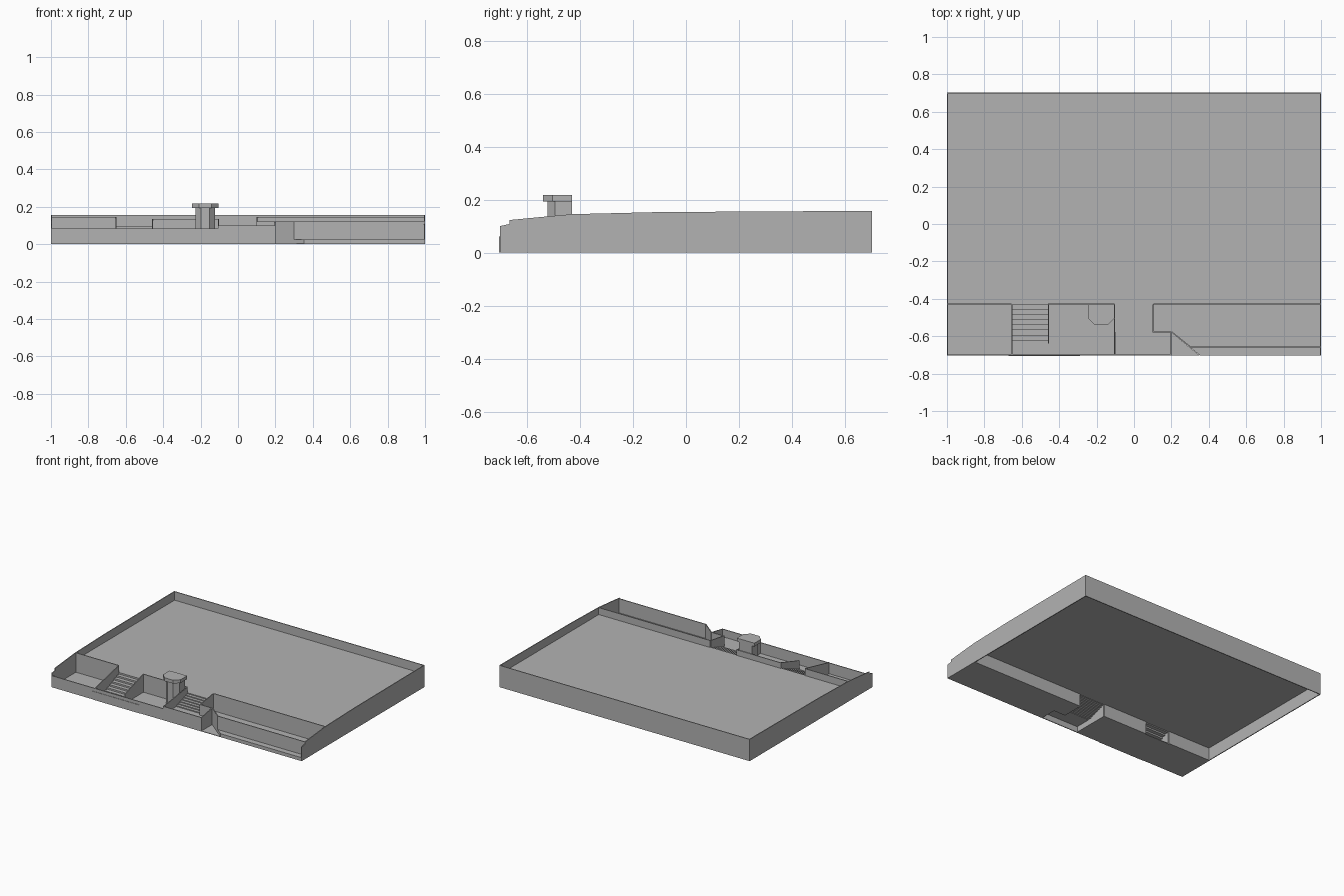
import bpy, bmesh
from mathutils import Vector

cube = bpy.data.objects.get("Cube")
if cube:
    bpy.data.objects.remove(cube, do_unlink=True)

GREY = (0.45, 0.45, 0.45, 1)
stone = bpy.data.materials.new("plain grey")
stone.use_nodes = True
stone.diffuse_color = GREY
stone.node_tree.nodes["Principled BSDF"].inputs["Base Color"].default_value = GREY

T = 0.006            # wall thickness
FRONT, BACK = -0.702, 0.702
EDGE = -0.43         # front edge of the upper deck
DECK = 0.095         # height of the upper deck
LANDING = 0.045


def finish(name, bm):
    bmesh.ops.recalc_face_normals(bm, faces=bm.faces)
    mesh = bpy.data.meshes.new(name)
    bm.to_mesh(mesh)
    bm.free()
    mesh.materials.append(stone)
    obj = bpy.data.objects.new(name, mesh)
    bpy.context.collection.objects.link(obj)
    return obj


def extrude(name, points, offset):
    """Solid made by sweeping a flat outline along an offset."""
    bm = bmesh.new()
    face = bm.faces.new([bm.verts.new(p) for p in points])
    swept = bmesh.ops.extrude_face_region(bm, geom=[face])["geom"]
    bmesh.ops.translate(bm, vec=offset,
                        verts=[v for v in swept if isinstance(v, bmesh.types.BMVert)])
    return finish(name, bm)


def slab(name, outline, low, high):
    return extrude(name, [(x, y, low) for x, y in outline], (0, 0, high - low))


def rect(x0, x1, y0, y1):
    return [(x0, y0), (x1, y0), (x1, y1), (x0, y1)]


def wall(name, start, end, top_a, top_b=None, low=0.0):
    """Thin upright wall; thickness grows to the left of its direction."""
    top_b = top_a if top_b is None else top_b
    a, b = Vector(start), Vector(end)
    d = (b - a).normalized()
    outline = [(*a, low), (*b, low), (*b, top_b), (*a, top_a)]
    return extrude(name, outline, (-d.y * T, d.x * T, 0))


def stairs(name, x0, x1, y_top, y_low, z_low, count):
    """Folded sheet of treads and risers."""
    run, rise = (y_top - y_low) / count, (DECK - z_low) / count
    profile = [(y_top, DECK)]
    for i in range(count):
        y, z = y_top - i * run, DECK - (i + 1) * rise
        profile += [(y, z), (y - run, z)]
    bm = bmesh.new()
    rows = [[bm.verts.new((x, y, z)) for y, z in profile] for x in (x0, x1)]
    for i in range(len(profile) - 1):
        bm.faces.new((rows[0][i], rows[0][i + 1], rows[1][i + 1], rows[1][i]))
    finish(name, bm)


# Outer walls, the sides dropping towards the front
side = [(BACK, 0), (FRONT, 0), (FRONT, 0.1), (-0.665, 0.108), (-0.665, 0.123),
        (-0.55, 0.134), (EDGE, 0.145), (-0.1, 0.153), (0.6, 0.157), (BACK, 0.157)]
for name, x, t in (("right_side_wall", -1, T), ("left_side_wall", 1, -T)):
    extrude(name, [(x, y, z) for y, z in side], (t, 0, 0))
wall("back_wall", (1, BACK), (-1, BACK), 0.157)

# Floors
slab("upper_deck", rect(-0.997, 0.997, EDGE, 0.699), DECK - 0.004, DECK)
slab("lower_terrace", rect(-0.997, -0.1, FRONT + 0.002, EDGE), 0, 0.005)
slab("landing", [(-0.1, FRONT + 0.002), (0.198, FRONT + 0.002), (0.198, -0.58),
                 (-0.1, -0.58)], LANDING - 0.004, LANDING)
slab("trench_floor", [(0.1, EDGE), (0.1, -0.578), (0.2, -0.578), (0.3, -0.66),
                      (0.997, -0.66), (0.997, EDGE)], 0.0, 0.02)
slab("entrance_ground", [(0.2, FRONT), (0.35, FRONT), (0.2, -0.58)], 0, 0.004)
slab("front_ledge", [(0.352, FRONT), (0.998, FRONT), (0.998, -0.66), (0.3, -0.66)],
     0, 0.025)

# Parapets along the deck edge, with gaps for the stairs
for name, x0, x1, top in (("right_parapet", -1, -0.655, 0.145),
                          ("middle_parapet", -0.46, -0.105, 0.135),
                          ("left_parapet", 0.105, 1, 0.145)):
    wall(name, (x0, EDGE), (x1, EDGE), top)

# Walls beside the stairs
wall("right_stair_outer_wall", (-0.655, EDGE), (-0.655, -0.7), 0.145, 0.085)
wall("right_stair_inner_wall", (-0.46, EDGE), (-0.46, -0.64), 0.135, 0.07)
wall("middle_stair_right_wall", (-0.108, EDGE), (-0.108, -0.7), 0.135, 0.1)
wall("middle_stair_left_wall", (0.1, EDGE), (0.1, -0.58), 0.145, 0.122)

# Stairs
stairs("right_stairs", -0.655, -0.46, EDGE, -0.65, 0.005, 8)
stairs("middle_stairs", -0.105, 0.103, EDGE, -0.58, LANDING, 7)

# Front walls
wall("front_wall_right", (-1, FRONT), (-0.105, FRONT), 0.083)
wall("front_wall_middle", (-0.105, FRONT), (0.2, FRONT), 0.1)
wall("entrance_side_wall", (0.2, FRONT), (0.2, -0.58), 0.1, 0.122)
wall("trench_back_wall", (0.1, -0.58), (0.2, -0.58), 0.122)
wall("entrance_diagonal_wall", (0.2, -0.58), (0.3, -0.66), 0.122)
wall("entrance_ledge_end", (0.3, -0.66), (0.35, -0.7), 0.025)
wall("trench_front_wall", (0.3, -0.66), (1, -0.66), 0.122)
slab("front_panel", rect(-0.67, -0.29, FRONT - 0.003, FRONT), 0, 0.06)


# Lookout post with a chamfered cap
def post(inset):
    x0, x1, y0 = -0.245 + inset, -0.105 - inset, -0.54 + inset
    cut = 0.036 - inset * 0.4
    return [(x0, EDGE), (x0, y0 + cut), (x0 + cut, y0), (x1 - cut, y0),
            (x1, y0 + cut), (x1, EDGE)]


slab("post_column", post(0.017), 0, 0.195)
slab("post_cap", post(0), 0.193, 0.217)
